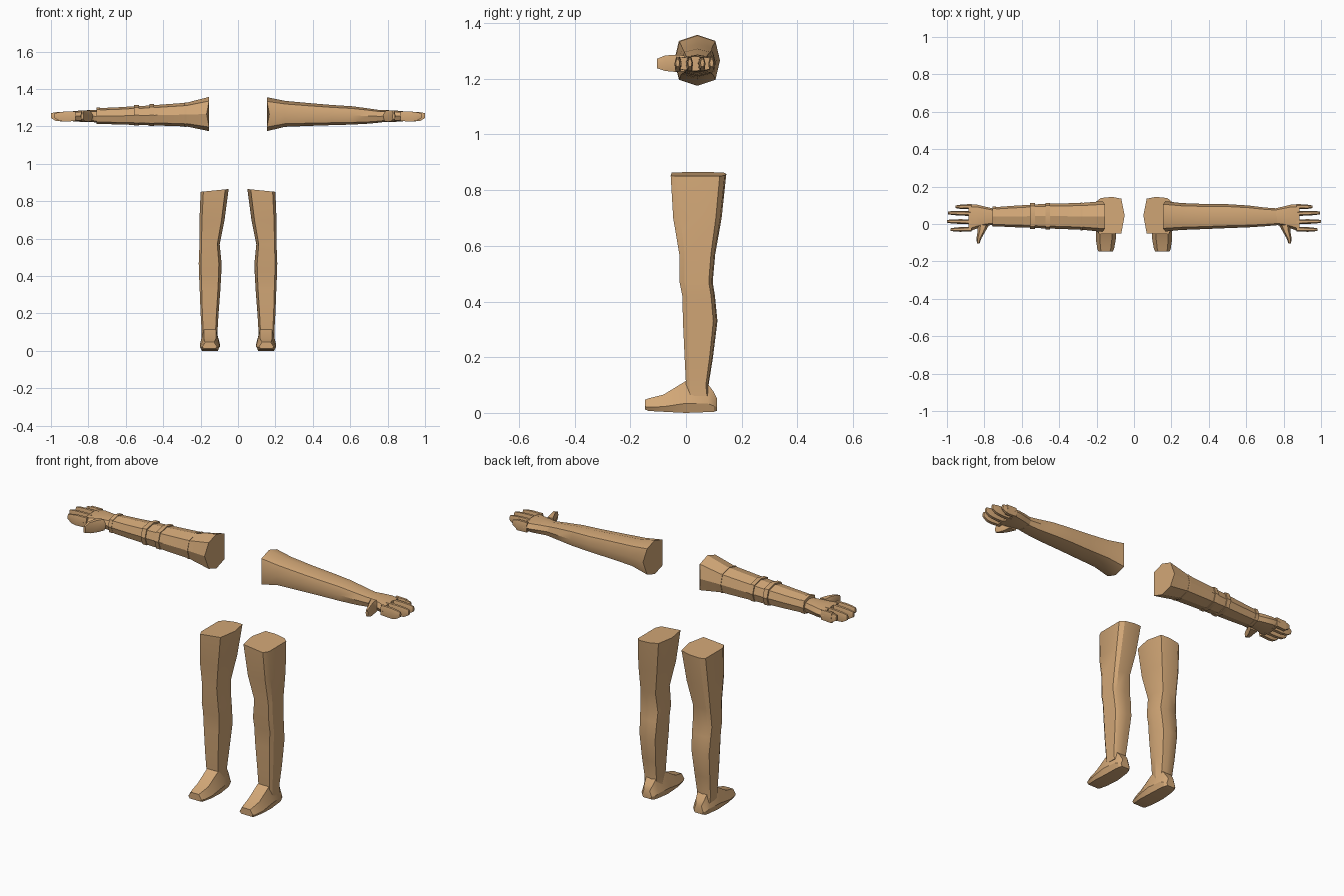
import bpy, bmesh
from mathutils import Vector

skin = bpy.data.materials.new("tan skin")
skin.diffuse_color = (0.65, 0.39, 0.185, 1)

# Unit cross-sections (fractions of the width and height of a ring)
ARM = [(.5, 1), (.9, .88), (1, .5), (.9, .12), (.5, 0), (.1, .12), (0, .5), (.1, .88)]
LEG = [(1, .15), (.9, 0), (.12, .02), (0, .5), (.12, .95), (.45, 1), (.85, .97), (1, .88)]
FOOT = [(0, .3), (.1, 0), (.9, 0), (1, .3), (.8, 1), (.2, 1)]
FINGER = [(.15, 0), (.85, 0), (1, .55), (.75, 1), (.25, 1), (0, .55)]


def loft(name, rings, side=1, angle=28):
    """Skin a list of point rings, mirrored in x when side is -1."""
    bm = bmesh.new()
    rows = [[bm.verts.new((side * p[0], p[1], p[2])) for p in r] for r in rings]
    n = len(rows[0])
    for a, b in zip(rows, rows[1:]):
        for i in range(n):
            bm.faces.new((a[i], a[(i + 1) % n], b[(i + 1) % n], b[i]))
    bm.faces.new(rows[0])
    bm.faces.new(rows[-1])
    bmesh.ops.recalc_face_normals(bm, faces=bm.faces)
    me = bpy.data.meshes.new(name)
    bm.to_mesh(me)
    bm.free()
    me.materials.append(skin)
    ob = bpy.data.objects.new(name, me)
    bpy.context.collection.objects.link(ob)
    bpy.ops.object.select_all(action='DESELECT')
    ob.select_set(True)
    bpy.context.view_layer.objects.active = ob
    bpy.ops.object.shade_smooth_by_angle(angle=angle * 3.14159 / 180)
    return ob


def along_x(profile, sections):
    """Rings across x; each section is x, y0, y1, z0, z1."""
    return [[(x, y0 + u * (y1 - y0), z0 + v * (z1 - z0)) for u, v in profile]
            for x, y0, y1, z0, z1 in sections]


def dent(rings):
    """Hollow the shoulder cut slightly at mid height."""
    rings[0] = [(x + (.013 if abs(z - 1.266) < .03 else 0), y, z) for x, y, z in rings[0]]
    return rings


# Arm sections: bare arm and wrapped arm
BARE = [(.155, -.04, .122, 1.175, 1.356), (.25, -.032, .112, 1.198, 1.337),
        (.38, -.027, .107, 1.203, 1.325), (.5, -.022, .106, 1.207, 1.315),
        (.61, -.018, .099, 1.21, 1.308), (.7, -.012, .088, 1.215, 1.296),
        (.77, -.006, .083, 1.222, 1.286)]
FOREARM = [(.5, -.018, .102, 1.21, 1.31), (.61, -.015, .097, 1.212, 1.303),
           (.7, -.01, .088, 1.216, 1.294), (.77, -.006, .083, 1.222, 1.286)]
SLEEVE = [(.155, -.042, .122, 1.175, 1.358), (.275, -.031, .113, 1.2, 1.327),
          (.46, -.024, .108, 1.206, 1.313), (.55, -.021, .104, 1.208, 1.307)]
CUFF = [(.54, -.02, .104, 1.208, 1.309), (.65, -.017, .097, 1.211, 1.302),
        (.745, -.012, .09, 1.214, 1.298)]
BANDS = [(.275, .285, -.034, .115, 1.198, 1.329), (.45, .472, -.029, .113, 1.203, 1.319),
         (.53, .555, -.027, .111, 1.204, 1.316), (.737, .757, -.014, .094, 1.212, 1.302)]

loft("bare_arm", dent(along_x(ARM, BARE)), 1, 35)
loft("wrapped_forearm", along_x(ARM, FOREARM), -1, 35)
loft("sleeve", dent(along_x(ARM, SLEEVE)), -1, 20)
loft("cuff", along_x(ARM, CUFF), -1, 20)
for x0, x1, *size in BANDS:
    loft("arm_band", along_x(ARM, [(x0, *size), (x1, *size)]), -1)

# Hands
PALM = [(.755, -.004, .083, 1.223, 1.287), (.8, -.012, .094, 1.224, 1.287),
        (.845, -.026, .105, 1.225, 1.285), (.885, -.042, .106, 1.228, 1.281)]
FINGERS = [(.093, .092, .955), (.056, .059, .995), (.012, .014, 1.0), (-.028, -.03, .98)]
THUMB = [(-.005, .775, .835, 1.226, 1.284), (-.04, .795, .836, 1.225, 1.286),
         (-.075, .815, .842, 1.228, 1.284), (-.104, .826, .84, 1.238, 1.272)]

# Leg sections: z, outer x, inner x, front y, back y
SHIN = [(.858, .2, .05, -.055, .145), (.7, .206, .072, -.046, .128),
        (.57, .206, .098, -.024, .105), (.47, .21, .088, -.023, .096),
        (.42, .209, .089, -.013, .104), (.33, .205, .094, -.011, .113),
        (.2, .2, .104, -.005, .097), (.1, .194, .11, 0, .081), (.06, .194, .11, .004, .085)]
# Foot sections: y, inner x, outer x, bottom z, top z
SOLE = [(.112, .125, .18, .008, .05), (.1, .112, .192, .004, .075),
        (.079, .105, .197, .003, .103), (.0, .096, .204, .0, .115),
        (-.08, .097, .204, .004, .066), (-.135, .107, .196, .007, .052),
        (-.147, .113, .19, .012, .047)]

for side in (-1, 1):
    loft("palm", along_x(ARM, PALM), side, 35)
    for base, tip, end in FINGERS:
        loft("finger", along_x(FINGER, [
            (.868, base - .013, base + .013, 1.229, 1.28),
            (.93, (base + tip) / 2 - .0125, (base + tip) / 2 + .0125, 1.226, 1.279),
            (end - .025, tip - .011, tip + .011, 1.23, 1.276),
            (end, tip - .007, tip + .007, 1.245, 1.271)]), side, 35)
    loft("thumb", [[(x0 + u * (x1 - x0), y, z0 + v * (z1 - z0)) for u, v in FINGER]
                   for y, x0, x1, z0, z1 in THUMB], side, 35)
    leg = [[(xi + u * (xo - xi), yf + v * (yb - yf), z) for u, v in LEG]
           for z, xo, xi, yf, yb in SHIN]
    # Thigh cut rises towards the inside
    leg[0] = [(x, y, z + (.125 - x) * .1) for x, y, z in leg[0]]
    loft("leg", leg, side)
    loft("foot", [[(x0 + u * (x1 - x0), y, z0 + v * (z1 - z0)) for u, v in FOOT]
                  for y, x0, x1, z0, z1 in SOLE], side)
